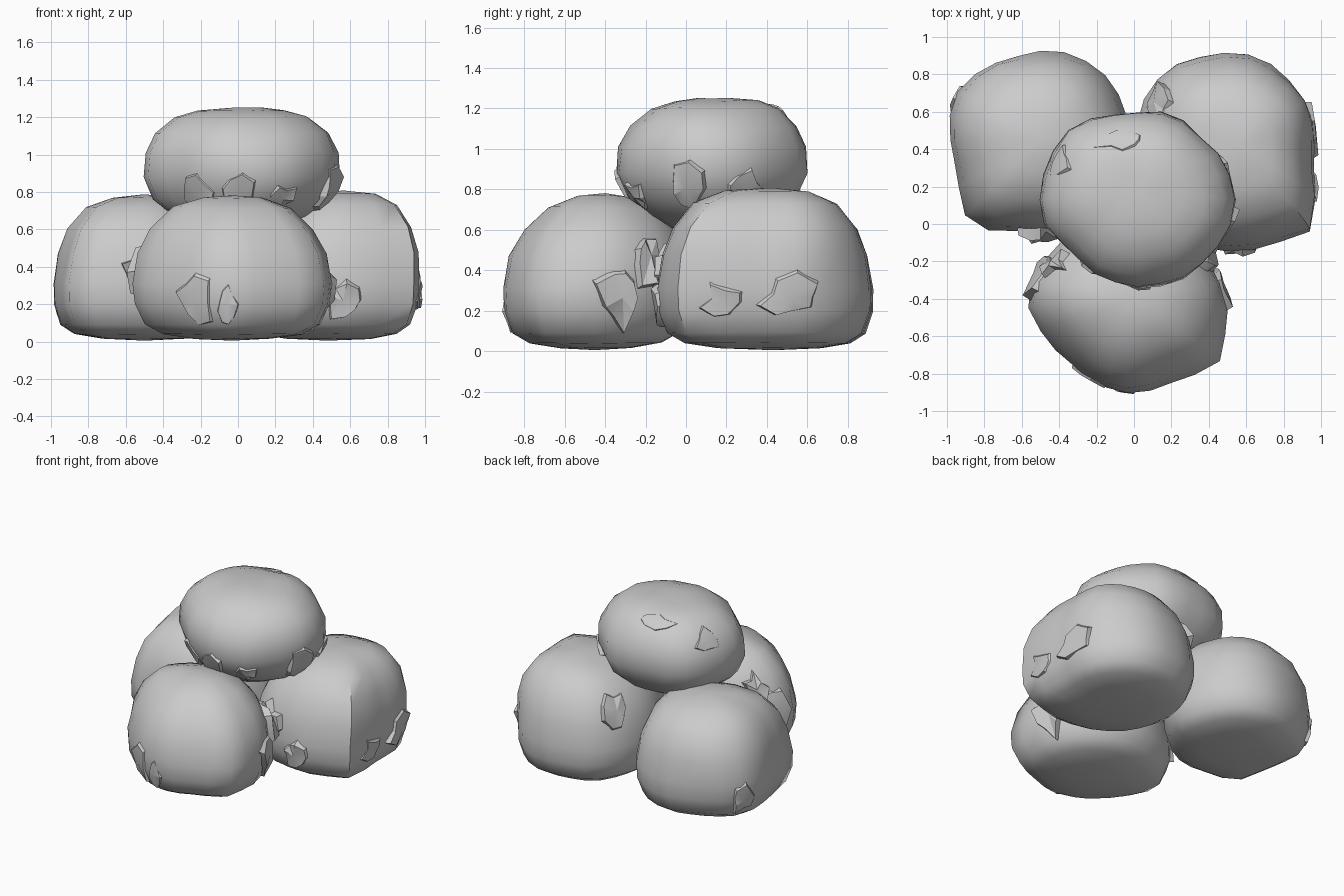
import bpy, bmesh, math, random
from mathutils import Vector
from mathutils.noise import noise

if "Cube" in bpy.data.objects:
    bpy.data.objects.remove(bpy.data.objects["Cube"])

random.seed(11)
grey = bpy.data.materials.new("stone_grey")
grey.diffuse_color = (0.6, 0.6, 0.6, 1)
grey.use_nodes = True
grey.node_tree.nodes["Principled BSDF"].inputs["Base Color"].default_value = grey.diffuse_color

# (fraction of outline radius, height) from underside to crown
BASE = [(0, 0.005), (.5, .015), (.78, .04), (.92, .09), (.99, .2), (1, .31),
        (.955, .47), (.84, .6), (.63, .71), (.35, .76), (0, .775)]
CROWN = [(0, .57), (.4, .6), (.68, .67), (.89, .76), (1, .88), (.99, 1.01),
         (.88, 1.115), (.68, 1.2), (.45, 1.235), (.22, 1.245), (0, 1.245)]

# centre, outline radii every 15 degrees from +x, profile, shoulder power, foot power, crown lean
BOULDERS = {
    "front_boulder": ((-.03, -.45), [.53, .52, .5, .49, .48, .47, .47, .47, .48, .5, .52, .54,
                                     .53, .48, .45, .43, .43, .44, .455, .45, .455, .5, .56, .53],
                      BASE, 1.2, 1.4, (0, .05, 0)),
    "left_boulder": ((-.5, .45), [.5, .48, .48, .49, .49, .48, .475, .47, .48, .49, .51, .51,
                                  .49, .48, .5, .57, .56, .51, .5, .49, .48, .48, .48, .5],
                     BASE, 1.0, 1.1, (0, 0, .01)),
    "right_boulder": ((.48, .42), [.475, .49, .5, .5, .5, .5, .495, .49, .5, .5, .49, .48,
                                   .48, .49, .5, .52, .54, .56, .57, .58, .6, .65, .56, .49],
                      BASE, .9, 1.1, (.08, 0, .03)),
    "top_boulder": ((.02, .13), [.52, .51, .5, .48, .49, .48, .465, .47, .5, .53, .52, .52,
                                 .53, .52, .47, .45, .46, .46, .47, .47, .49, .49, .5, .52],
                    CROWN, 1.0, 1.0, (0, .04, 0)),
}


def surface(name, az, t, lift=0.0):
    """Point on a boulder at azimuth az (degrees) and profile position t."""
    (cx, cy), radii, prof, shoulder, foot, lean = BOULDERS[name]
    t = min(max(t, 0), len(prof) - 1)
    i = min(int(t), len(prof) - 2)
    f, z = (a + (b - a) * (t - i) for a, b in zip(prof[i], prof[i + 1]))
    f = max(f, 0) ** (shoulder if t > 5 else foot)
    a = (az / 15) % 24
    j, k = int(a) % 24, a - int(a)
    r = radii[j] * (1 - k) + radii[(j + 1) % 24] * k
    d = Vector((math.cos(math.radians(az)), math.sin(math.radians(az)), 0))
    mid = (prof[0][1] + prof[-1][1]) / 2
    p = Vector((cx, cy, z)) + d * r * f + Vector(lean) * max(0, (t - 5) / 5)
    out = (p - Vector((cx, cy, mid))).normalized()
    dent = 0.018 * noise(p * 3.5) * min(1, t / 4)
    return p + out * (lift + dent)


def finish(name, bm, angle):
    bmesh.ops.recalc_face_normals(bm, faces=bm.faces)
    me = bpy.data.meshes.new(name)
    bm.to_mesh(me)
    bm.free()
    ob = bpy.data.objects.new(name, me)
    bpy.context.collection.objects.link(ob)
    me.materials.append(grey)
    bpy.ops.object.select_all(action='DESELECT')
    ob.select_set(True)
    bpy.context.view_layer.objects.active = ob
    bpy.ops.object.shade_smooth_by_angle(angle=math.radians(angle))


def boulder(name, seg=24):
    bm = bmesh.new()
    n = len(BOULDERS[name][2])
    rings = [[bm.verts.new(surface(name, 360 * s / seg, i)) for s in range(seg)]
             for i in range(1, n - 1)]
    ends = [bm.verts.new(surface(name, 0, i)) for i in (0, n - 1)]
    for s in range(seg):
        q = (s + 1) % seg
        for lo, hi in zip(rings, rings[1:]):
            bm.faces.new((lo[s], lo[q], hi[q], hi[s]))
        bm.faces.new((ends[0], rings[0][q], rings[0][s]))
        bm.faces.new((ends[1], rings[-1][s], rings[-1][q]))
    finish(name, bm, 50)


def flake(label, name, az, t, w, h, lift):
    """Jagged chip: buried ragged rim around a raised crumpled face."""
    bm = bmesh.new()
    rim, face = [], []
    n = 9
    for i in range(n):
        a = 2 * math.pi * i / n
        k = random.uniform(.6, 1.3)
        u, v = math.cos(a) * k, math.sin(a) * k
        rim.append(bm.verts.new(surface(name, az + w * u, t + h * v, -.02)))
        face.append(bm.verts.new(surface(name, az + w * u * .8, t + h * v * .8,
                                         lift * random.uniform(0, 1.3))))
    hub = bm.verts.new(surface(name, az, t, lift * .6))
    for i in range(n):
        j = (i + 1) % n
        bm.faces.new((rim[i], rim[j], face[j], face[i]))
        bm.faces.new((face[i], face[j], hub))
    bm.faces.new(rim[::-1])
    finish(label, bm, 25)


for key in BOULDERS:
    boulder(key)

# Chips on the sides and along the contacts: boulder, azimuth, profile position, width, height, lift
CHIPS = [
    ("front_boulder", 240, 4.2, 17, 1.4, .016), ("front_boulder", 266, 4.0, 9, 1.2, .014),
    ("front_boulder", 160, 5.4, 13, 1.3, .03), ("front_boulder", 150, 6.5, 10, .9, .05),
    ("front_boulder", 15, 4.6, 15, 1.6, .03), ("front_boulder", 32, 6.0, 12, 1.0, .06),
    ("left_boulder", 268, 5.4, 12, .7, .05), ("left_boulder", 285, 4.0, 14, 1.0, .04),
    ("left_boulder", 152, 4.0, 13, 1.0, .014), ("left_boulder", 320, 6.6, 15, 1.0, .04),
    ("right_boulder", 255, 5.4, 12, 1.0, .05), ("right_boulder", 278, 4.2, 12, 1.0, .025),
    ("right_boulder", 12, 4.6, 20, .9, .025), ("right_boulder", 335, 4.4, 12, .8, .015),
    ("right_boulder", 150, 6.6, 14, 1.0, .04),
    ("top_boulder", 236, 3.3, 15, .9, .018), ("top_boulder", 268, 3.2, 13, .9, .018),
    ("top_boulder", 300, 3.0, 12, .8, .016), ("top_boulder", 345, 3.4, 13, 1.0, .03),
    ("top_boulder", 20, 3.3, 13, .8, .025), ("top_boulder", 155, 5.8, 12, .8, .012),
    ("top_boulder", 104, 7.0, 30, .7, .012),
]
for i, (name, *args) in enumerate(CHIPS):
    flake(f"chip_{i + 1}", name, *args)
